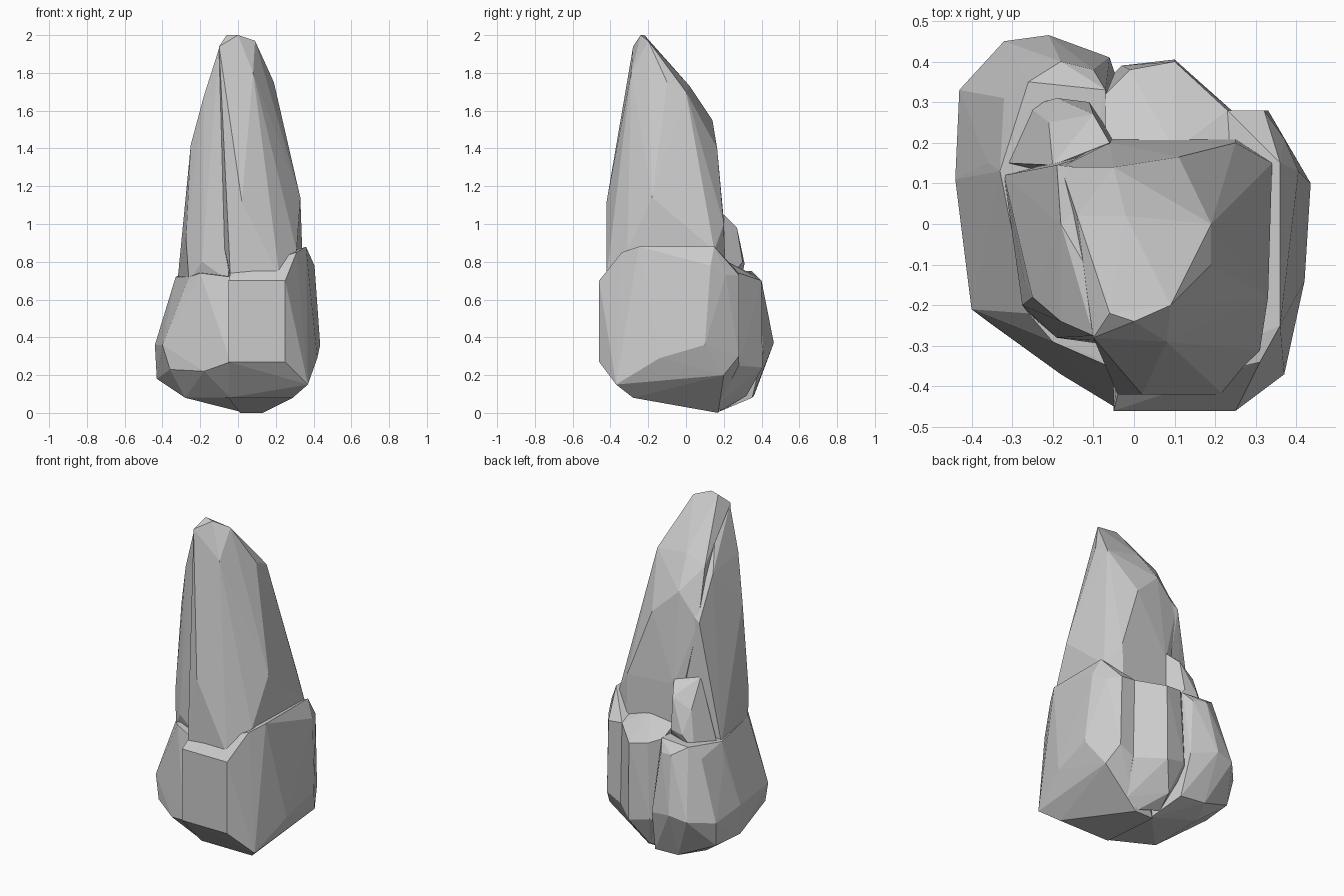
import bpy, bmesh


def boulder(name, pts):
    """Faceted chunk of rock: convex hull of its corner points."""
    bm = bmesh.new()
    for p in pts:
        bm.verts.new(p)
    bmesh.ops.convex_hull(bm, input=bm.verts[:])
    loose = [v for v in bm.verts if not v.link_faces]
    bmesh.ops.delete(bm, geom=loose, context='VERTS')
    bmesh.ops.recalc_face_normals(bm, faces=bm.faces[:])
    me = bpy.data.meshes.new(name)
    bm.to_mesh(me)
    bm.free()
    ob = bpy.data.objects.new(name, me)
    bpy.context.collection.objects.link(ob)
    return ob


# large front-right foot block with a ledge on top
rock = boulder("rock_spire", [
    (-.05, -.46, .70), (.25, -.46, .70), (-.05, -.46, .27), (.25, -.46, .27),
    (.37, -.37, .15), (.29, -.28, .08), (-.05, -.28, .08), (.01, .17, 0), (.13, .17, 0),
    (-.04, -.42, .74), (.22, -.42, .74), (.31, -.34, .85), (.36, -.25, .88), (.36, .15, .88),
    (.435, .10, .36), (.42, -.14, .29), (.405, .13, .78), (.37, .21, .73), (.32, .28, .73),
    (.33, .28, .30), (.23, .28, .25), (.23, .28, .74), (.37, .20, .20)])

# left foot block, flaring out toward the ground
left_foot = boulder("left_foot", [
    (-.44, .11, .36), (-.43, .33, .33), (-.32, .45, .35), (-.21, .465, .37), (-.40, -.21, .36),
    (-.43, .10, .18), (-.41, .30, .18), (-.36, -.24, .23), (-.18, -.37, .22), (-.04, -.455, .27),
    (-.28, -.15, .08), (-.28, .20, .08), (-.20, .36, .09), (-.04, .35, .08), (-.04, -.28, .082),
    (.02, .17, .004), (-.26, -.22, .72), (-.20, -.29, .74), (-.11, -.32, .73), (-.04, -.36, .72),
    (-.36, .15, .62), (-.32, .31, .68), (-.26, .35, .75), (-.18, .40, .70), (-.10, .38, .69),
    (-.07, .33, .75), (-.33, .13, .72), (-.06, .41, .33)])

# rounded lobe at the back
back_lobe = boulder("back_lobe", [
    (.10, .40, .70), (-.01, .38, .72), (-.07, .32, .74), (.23, .28, .74), (.24, .28, .25),
    (.10, .405, .24), (-.03, .39, .27), (-.08, .34, .25), (0, .22, .03), (.02, .32, .09),
    (.12, .18, .01), (.10, .18, .82), (-.07, .18, .80), (.25, .10, .80), (.20, .18, .06)])

# main tapering spire
spire = boulder("spire", [
    (-.04, -.42, .72), (.22, -.42, .72), (.02, -.42, 1.12), (.31, -.31, .86), (.33, -.18, 1.14),
    (.32, .12, .97), (.34, .15, .86), (.25, .20, 1.0), (.25, .21, .72), (-.06, .20, 1.02),
    (-.06, .21, .72), (.11, .165, 1.40), (-.05, .14, 1.55), (-.18, .14, 1.40), (.19, 0, 1.70),
    (.19, -.10, 1.75), (.09, -.20, 1.97), (-.02, .02, 1.73), (-.14, .02, 1.68), (0, -.24, 2.0),
    (-.06, -.22, 2.0), (-.10, -.28, 1.94), (.08, -.29, 1.80), (-.06, -.30, 1.48)])

# recessed left flank of the spire
flank = boulder("flank", [
    (-.10, -.275, 1.93), (-.18, -.24, 1.68), (-.25, -.18, 1.42), (-.27, -.14, 1.15),
    (-.275, -.20, .92), (-.26, -.22, .70), (-.19, -.28, .80), (-.05, -.29, 1.47), (-.05, -.30, .70),
    (-.18, 0, 1.64), (-.24, .08, 1.15), (-.32, .12, .70), (-.19, .145, 1.40), (-.05, .13, 1.5),
    (-.05, -.22, 1.96), (-.27, 0, 1.05), (-.05, .19, .70), (-.20, .15, .95)])

# shard leaning on the back
shard = boulder("shard", [
    (-.10, .27, .98), (-.21, .25, .92), (-.06, .20, 1.05), (-.20, .145, 1.08), (-.19, .31, .79),
    (-.11, .30, .80), (-.31, .15, .72), (-.05, .21, .69), (-.26, .29, .70), (-.10, .10, .8)])

# fuse everything into one solid rock
parts = [left_foot, back_lobe, spire, flank, shard]
for part in parts:
    mod = rock.modifiers.new("fuse", 'BOOLEAN')
    mod.operation = 'UNION'
    mod.solver = 'EXACT'
    mod.object = part
dg = bpy.context.evaluated_depsgraph_get()
fused = bpy.data.meshes.new_from_object(rock.evaluated_get(dg))
rock.modifiers.clear()
rock.data = fused
for part in parts:
    bpy.data.objects.remove(part)
